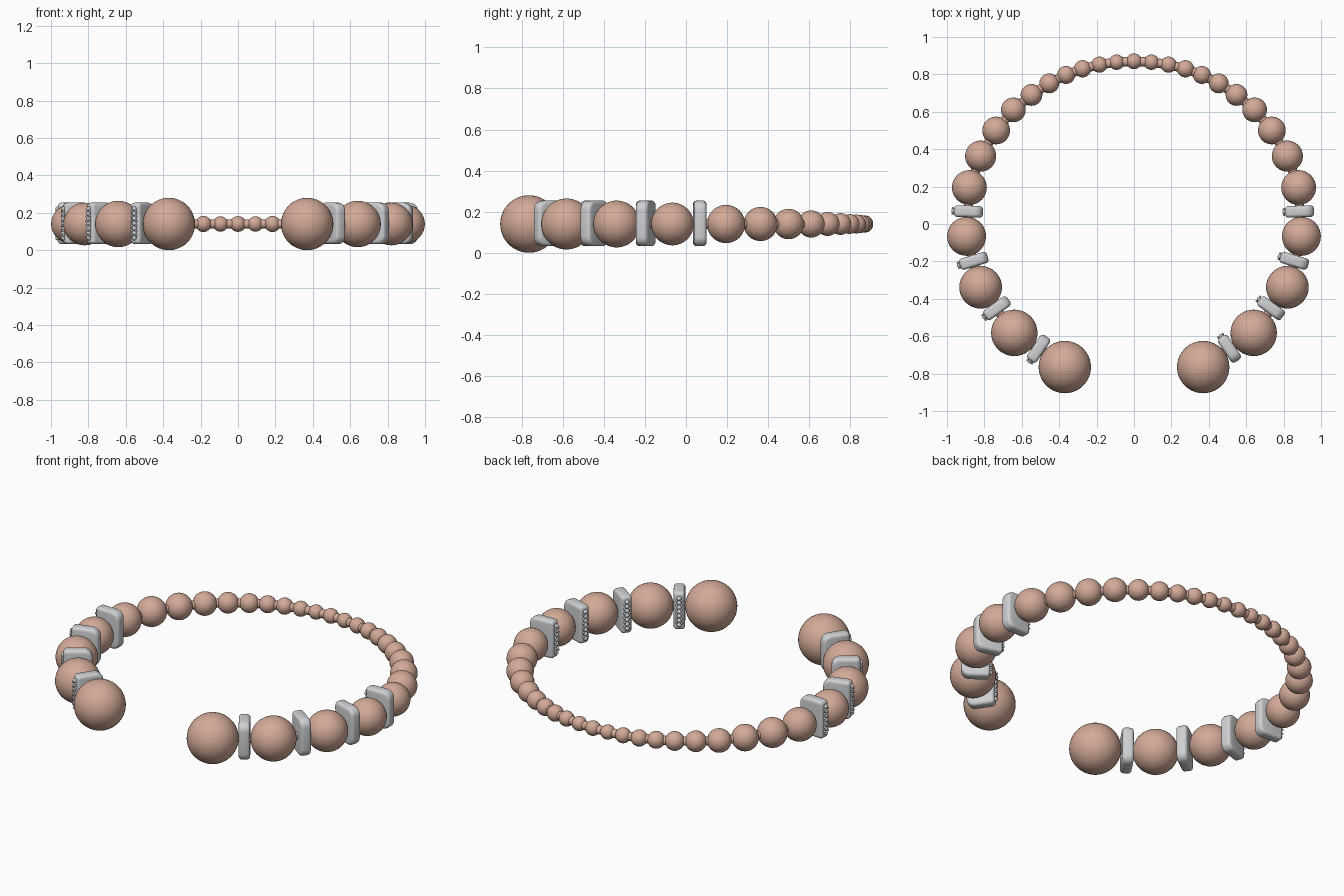
import bpy, bmesh, math
from mathutils import Matrix, Vector

cube = bpy.data.objects.get("Cube")
if cube:
    bpy.data.objects.remove(cube, do_unlink=True)

MID_Z = 0.14


def material(name, rgb, metallic=0.0):
    mat = bpy.data.materials.new(name)
    mat.use_nodes = True
    mat.diffuse_color = (*rgb, 1)
    bsdf = mat.node_tree.nodes["Principled BSDF"]
    bsdf.inputs["Base Color"].default_value = (*rgb, 1)
    bsdf.inputs["Roughness"].default_value = 0.4
    return mat


rose = material("rose_gold", (0.65, 0.40, 0.31))
silver = material("silver", (0.62, 0.63, 0.65))


def mesh_from(bm, name, mat):
    mesh = bpy.data.meshes.new(name)
    for face in bm.faces:
        face.smooth = True
    bm.to_mesh(mesh)
    bm.free()
    mesh.materials.append(mat)
    return mesh


def place(name, mesh, location, angle=0.0, scale=1.0):
    obj = bpy.data.objects.new(name, mesh)
    obj.location = location
    obj.rotation_euler.z = angle
    obj.scale = (scale,) * 3
    bpy.context.collection.objects.link(obj)
    return obj


# Graduated beads: x, y, radius from the back centre to the open front end
beads = [
    (0, 0.87, 0.042), (0.093, 0.865, 0.041), (0.185, 0.852, 0.043),
    (0.275, 0.83, 0.046), (0.363, 0.797, 0.048), (0.453, 0.752, 0.053),
    (0.548, 0.69, 0.058), (0.645, 0.61, 0.066), (0.737, 0.50, 0.074),
    (0.82, 0.363, 0.083), (0.88, 0.195, 0.093), (0.895, -0.066, 0.104),
    (0.82, -0.338, 0.114), (0.64, -0.582, 0.124), (0.37, -0.765, 0.14),
]
bm = bmesh.new()
bmesh.ops.create_uvsphere(bm, u_segments=40, v_segments=24, radius=1)
bead_mesh = mesh_from(bm, "bead", rose)
for i, (x, y, r) in enumerate(beads):
    for side, label in ((1, "left"), (-1, "right")):
        if x == 0 and side < 0:
            continue
        place(f"bead_{label}_{i}", bead_mesh, (side * x, y, MID_Z), scale=r)

# Core wire threaded through every bead
path = [(-x, y) for x, y, r in reversed(beads[1:])] + [(x, y) for x, y, r in beads]
curve = bpy.data.curves.new("core_wire", "CURVE")
curve.dimensions = "3D"
curve.bevel_depth = 0.025
curve.bevel_resolution = 3
spline = curve.splines.new("POLY")
spline.points.add(len(path) - 1)
for point, (x, y) in zip(spline.points, path):
    point.co = (x, y, MID_Z, 1)
curve.materials.append(rose)
place("core_wire", curve, (0, 0, 0))

# Rounded spacer plate; the studded edge (-x) keeps tighter corners
W, T, H = 0.155, 0.062, 0.222
bm = bmesh.new()
bmesh.ops.create_cube(bm, size=1, matrix=Matrix.Diagonal((W, T, H, 1)))
for sign, radius in ((1, 0.045), (-1, 0.02)):
    corners = [e for e in bm.edges
               if abs((e.verts[0].co - e.verts[1].co).y) > T * 0.9
               and (e.verts[0].co.x * sign) > W * 0.45]
    bmesh.ops.bevel(bm, geom=corners, offset=radius, segments=5,
                    profile=0.5, affect="EDGES")
rims = [e for e in bm.edges
        if abs(e.verts[0].co.y - e.verts[1].co.y) < 1e-5]
bmesh.ops.bevel(bm, geom=rims, offset=0.018, segments=4,
                profile=0.5, affect="EDGES")
plate_mesh = mesh_from(bm, "spacer_plate", silver)

# Row of set stones with paired prongs along the plate edge
bm = bmesh.new()
COUNT = 7
STEP = 0.026


def stud(y, z, radius, x):
    bmesh.ops.create_icosphere(bm, subdivisions=2, radius=radius,
                               matrix=Matrix.Translation((x, y, z)))


for k in range(COUNT):
    z = (k - (COUNT - 1) / 2) * STEP
    stud(0, z, 0.013, -W / 2 - 0.002)
    if k < COUNT - 1:
        for y in (-0.014, 0.014):
            stud(y, z + STEP / 2, 0.007, -W / 2 - 0.006)
stud_mesh = mesh_from(bm, "edge_studs", silver)

# Spacers sit between the front beads, all studded on the same hand
spacers = [(0.885, 0.067, 2), (0.857, -0.197, -17),
           (0.733, -0.45, -36), (0.51, -0.667, -56)]
for i, (x, y, degrees) in enumerate(spacers):
    for side, label in ((1, "left"), (-1, "right")):
        angle = math.radians(degrees * side)
        location = Vector((side * x, y, MID_Z + 0.003))
        place(f"spacer_plate_{label}_{i}", plate_mesh, location, angle)
        place(f"spacer_studs_{label}_{i}", stud_mesh, location, angle)
